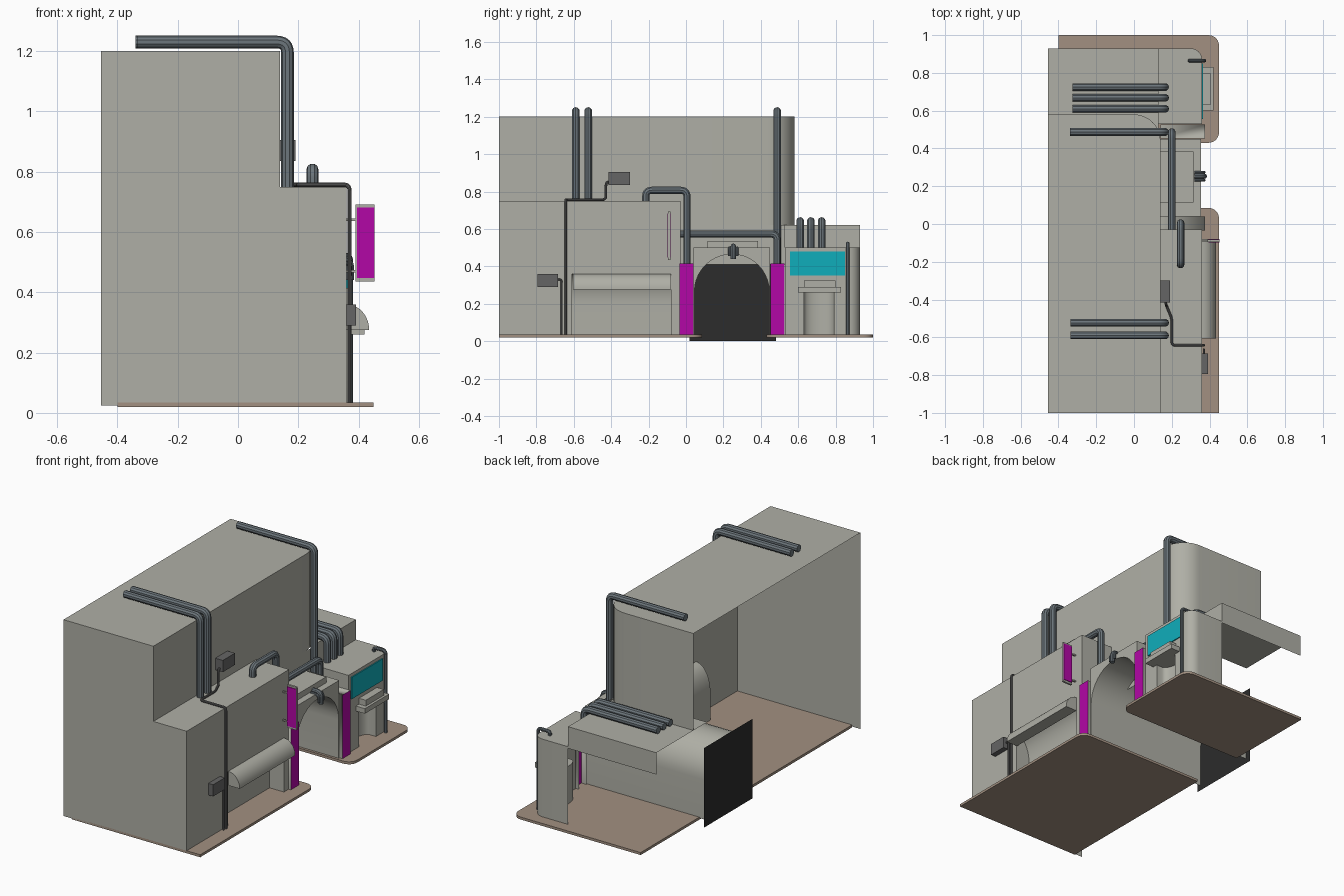
import bpy, bmesh, math
from mathutils import Vector

if "Cube" in bpy.data.objects:
    bpy.data.objects.remove(bpy.data.objects["Cube"])


def mat(name, r, g, b):
    m = bpy.data.materials.new(name)
    m.diffuse_color = (r, g, b, 1)
    m.use_nodes = True
    m.node_tree.nodes["Principled BSDF"].inputs["Base Color"].default_value = m.diffuse_color
    return m


WALL = mat("wall_plaster", 0.43, 0.43, 0.38)
FLOOR = mat("pavement", 0.36, 0.28, 0.22)
PIPE = mat("pipe_metal", 0.15, 0.18, 0.20)
DARK = mat("dark_metal", 0.13, 0.13, 0.13)
BLACK = mat("tunnel_black", 0.025, 0.025, 0.025)
MAGENTA = mat("magenta_panel", 0.45, 0.002, 0.38)
TEAL = mat("teal_panel", 0.005, 0.42, 0.50)


def smooth(ob):
    bpy.ops.object.select_all(action='DESELECT')
    ob.select_set(True)
    bpy.context.view_layer.objects.active = ob
    bpy.ops.object.shade_smooth_by_angle(angle=math.radians(35))


def sheet(name, polys, material=WALL):
    """Open shell made from a list of polygons."""
    bm = bmesh.new()
    for p in polys:
        bm.faces.new([bm.verts.new(v) for v in p])
    bmesh.ops.remove_doubles(bm, verts=bm.verts, dist=1e-4)
    bmesh.ops.recalc_face_normals(bm, faces=bm.faces)
    me = bpy.data.meshes.new(name)
    bm.to_mesh(me)
    bm.free()
    me.materials.append(material)
    ob = bpy.data.objects.new(name, me)
    bpy.context.collection.objects.link(ob)
    smooth(ob)
    return ob


def strip(path, vec):
    """Quads swept from an open path along vec."""
    v = Vector(vec)
    pts = [Vector(p) for p in path]
    return [(a, b, b + v, a + v) for a, b in zip(pts, pts[1:])]


def prism(name, outline, vec, material=WALL):
    v = Vector(vec)
    pts = [Vector(p) for p in outline]
    return sheet(name, strip(pts + pts[:1], vec) + [pts, [p + v for p in pts]], material)


def box(name, x, y, z, material=WALL):
    base = [(x[0], y[0], z[0]), (x[1], y[0], z[0]), (x[1], y[1], z[0]), (x[0], y[1], z[0])]
    return prism(name, base, (0, 0, z[1] - z[0]), material)


def arc(cx, cy, rx, ry, a0, a1, n=10):
    return [(cx + rx * math.cos(math.radians(a0 + (a1 - a0) * i / n)),
             cy + ry * math.sin(math.radians(a0 + (a1 - a0) * i / n))) for i in range(n + 1)]


def pipe(name, pts, r, bend=0.035, material=PIPE):
    """Round tube along a path with rounded corners."""
    P = [Vector(p) for p in pts]
    path = [P[0]]
    for a, b, c in zip(P, P[1:], P[2:]):
        s = b + (a - b).normalized() * min(bend, (a - b).length / 2)
        e = b + (c - b).normalized() * min(bend, (c - b).length / 2)
        path += [s * (1 - t) ** 2 + b * 2 * t * (1 - t) + e * t * t for t in [i / 6 for i in range(7)]]
    path.append(P[-1])
    cu = bpy.data.curves.new(name, 'CURVE')
    cu.dimensions = '3D'
    cu.bevel_depth, cu.bevel_resolution, cu.use_fill_caps = r, 3, True
    sp = cu.splines.new('POLY')
    sp.points.add(len(path) - 1)
    for q, p in zip(sp.points, path):
        q.co = (*p, 1)
    cu.materials.append(material)
    ob = bpy.data.objects.new(name, cu)
    bpy.context.collection.objects.link(ob)
    bpy.ops.object.select_all(action='DESELECT')
    ob.select_set(True)
    bpy.context.view_layer.objects.active = ob
    bpy.ops.object.convert(target='MESH')
    smooth(bpy.context.object)


B, F, U, G = -0.455, 0.36, 0.14, 0.03   # open back, facade, upper wall, ground

# pavement slabs with rounded street corners
prism("pavement_front", [(x, y, 0.02) for x, y in
      [(-0.4, -1), (0.45, -1)] + arc(0.395, 0.03, 0.055, 0.055, 0, 90, 6) + [(-0.4, 0.085)]],
      (0, 0, 0.015), FLOOR)
prism("pavement_rear", [(x, y, 0.02) for x, y in
      [(-0.4, 0.43)] + arc(0.395, 0.485, 0.055, 0.055, -90, 0, 6)
      + arc(0.395, 0.945, 0.055, 0.055, 0, 90, 6) + [(-0.4, 1.0)]], (0, 0, 0.015), FLOOR)

# tall building: stepped end wall, facade with window bay, ledge, upper wall, roof
plan = [(U, -1), (U, -0.03)] + arc(0, 0.44, U, 0.14, 0, 90) + [(B, 0.58)]
sheet("main_building", [
    [(B, -1, 0.025), (F, -1, 0.025), (F, -1, 0.75), (U, -1, 0.75), (U, -1, 1.2), (B, -1, 1.2)],
    [(F, -1, 0.025), (F, -0.61, 0.025), (F, -0.61, 0.36), (F, -0.08, 0.36), (F, -0.08, 0.025),
     (F, -0.03, 0.025), (F, -0.03, 0.75), (F, -1, 0.75)],
    [(U, -1, 0.75), (F, -1, 0.75), (F, -0.03, 0.75), (U, -0.03, 0.75)],
    [(U, -0.03, 0.41), (F, -0.03, 0.41), (F, -0.03, 0.75), (U, -0.03, 0.75)],
    [(U, -1, 0.75), (U, -0.03, 0.75), (U, -0.03, 1.2), (U, -1, 1.2)],
    [(x, y, 1.2) for x, y in plan + [(B, -1)]],
] + strip([(x, y, 0.62) for x, y in plan[1:]], (0, 0, 0.58))
  + strip([(U, -0.03, 0.41), (U, 0.53, 0.41)], (0, 0, 0.21)))

# curved bay recess under the awning
bay = [(0.265, G), (0.265, 0.2)] + arc(F, 0.2, 0.095, 0.16, 180, 90)
sheet("window_bay", strip([(x, -0.61, z) for x, z in bay], (0, 0.53, 0))
      + [[(x, y, z) for x, z in bay + [(F, G)]] for y in (-0.61, -0.08)])
# quarter-round awning
prism("awning", [(x, -0.605, z) for x, z in arc(F, 0.275, 0.075, 0.085, 0, 90) + [(F, 0.275)]],
      (0, 0.525, 0))

# arched tunnel with black end panel, and its front wall
arch = [(0.045, G)] + arc(0.245, 0.265, 0.2, 0.2, 180, 0, 20) + [(0.445, G)]
sheet("tunnel", strip([(B, y, z) for y, z in arch], (0.355 - B, 0, 0)))
sheet("tunnel_end", [[(B, 0.02, 0), (B, 0.48, 0), (B, 0.48, 0.476), (B, 0.02, 0.476)]], BLACK)
sheet("arch_wall", [
    [(0.355, y, z) for y, z in [(0.04, 0.5), (0.04, G)] + arch + [(0.45, G), (0.45, 0.5)]],
    [(U, 0.04, 0.5), (0.355, 0.04, 0.5), (0.355, 0.45, 0.5), (U, 0.45, 0.5)]]
    + [[(U, y, 0.41), (0.355, y, 0.41), (0.355, y, 0.5), (U, y, 0.5)] for y in (0.04, 0.45)])
box("arch_roof_box", (0.13, 0.315), (0.115, 0.385), (0.5, 0.535))

# pillars either side of the arch with coloured fronts
for tag, y0, y1 in (("left", -0.035, 0.04), ("right", 0.453, 0.527)):
    sheet("pillar_" + tag, [[(U, y0, 0.415), (0.375, y0, 0.415), (0.375, y1, 0.415), (U, y1, 0.415)]]
          + [[(0.34, y, G), (0.375, y, G), (0.375, y, 0.415), (0.34, y, 0.415)] for y in (y0, y1)])
    sheet("pillar_panel_" + tag, [[(0.375, y0, G), (0.375, y1, G), (0.375, y1, 0.415),
                                   (0.375, y0, 0.415)]], MAGENTA)

# corner shop: facade with doorway, rounded corner, roof
corner = arc(0.30, 0.87, 0.06, 0.06, 0, 90, 8) + [(0.13, 0.93)]
sheet("shop_walls", [
    [(F, 0.53, G), (F, 0.63, G), (F, 0.63, 0.26), (F, 0.79, 0.26), (F, 0.79, G),
     (F, 0.87, G), (F, 0.87, 0.5), (F, 0.53, 0.5)],
    [(0.13, 0.53, 0.5), (F, 0.53, 0.5)] + [(x, y, 0.5) for x, y in corner],
    [(U, 0.53, 0.41), (F, 0.53, 0.41), (F, 0.53, 0.5), (U, 0.53, 0.5)],
] + strip([(x, y, G) for x, y in corner], (0, 0, 0.47)))
door = [(F, 0.63), (0.32, 0.63)] + arc(0.32, 0.71, 0.04, 0.08, 270, 90, 10)[1:] + [(F, 0.79)]
sheet("shop_doorway", strip([(x, y, G) for x, y in door], (0, 0, 0.23))
      + [[(x, y, 0.26) for x, y in door]])
box("shop_canopy", (F, 0.42), (0.6, 0.83), (0.26, 0.29))
box("shop_canopy_top", (F, 0.405), (0.63, 0.8), (0.29, 0.325))
box("shop_sign", (F, 0.366), (0.555, 0.85), (0.35, 0.48), TEAL)
# raised rear part of the shop, open below and behind
sheet("shop_rear_block", [
    [(B, 0.45, 0.62), (0.13, 0.45, 0.62), (0.13, 0.93, 0.62), (B, 0.93, 0.62)],
    [(0.13, 0.53, 0.5), (0.13, 0.93, 0.5), (0.13, 0.93, 0.62), (0.13, 0.53, 0.62)],
    [(B, 0.93, 0.49), (0.13, 0.93, 0.49), (0.13, 0.93, 0.62), (B, 0.93, 0.62)]])

# hanging sign with brackets
prism("hanging_sign_frame", [(x, -0.083, z) for x, z in
      [(0.39, 0.435), (0.453, 0.435), (0.453, 0.692), (0.39, 0.692)]], (0, -0.012, 0))
for tag, y0 in (("front", -0.099), ("rear", -0.083)):
    box("hanging_sign_" + tag, (0.394, 0.452), (y0, y0 + 0.004), (0.447, 0.682), MAGENTA)
for i, z in enumerate((0.47, 0.64)):
    box(f"sign_bracket_{i}", (F, 0.392), (-0.093, -0.085), (z - 0.004, z + 0.004))

# roof pipes: up the wall, over the roof edge
for i, (y, z0, z1, xe) in enumerate([(-0.59, 0.75, 1.23, -0.335), (-0.523, 0.75, 1.23, -0.335),
                                     (0.487, 0.415, 1.23, -0.34), (0.61, 0.5, 0.642, -0.325),
                                     (0.668, 0.5, 0.642, -0.325), (0.725, 0.5, 0.642, -0.325)]):
    pipe(f"roof_pipe_{i}", [(0.164, y, z0), (0.164, y, z1), (xe, y, z1)], 0.021)
# pipes linking ledge, arch and pillars
pipe("link_pipe_low", [(0.2, -0.03, 0.573), (0.2, 0.487, 0.573), (0.2, 0.487, 0.415)], 0.02)
pipe("link_pipe_high", [(0.247, -0.215, 0.75), (0.247, -0.215, 0.807), (0.247, 0.005, 0.807),
                        (0.247, 0.005, 0.415)], 0.02)
pipe("shop_drain", [(0.372, 0.865, G), (0.372, 0.865, 0.522), (0.295, 0.865, 0.522),
                    (0.295, 0.865, 0.5)], 0.01, 0.02)
# elbow lamp over the arch
for i, (dy, r, top, low) in enumerate([(0, 0.014, 0.508, 0.44), (-0.021, 0.007, 0.5, 0.455),
                                       (0.021, 0.007, 0.5, 0.455)]):
    pipe(f"arch_lamp_{i}", [(0.32, 0.253 + dy, top), (0.372, 0.253 + dy, top),
                            (0.372, 0.253 + dy, low)], r, 0.03)

# junction boxes and cables
box("ledge_box", (0.135, 0.19), (-0.415, -0.3), (0.835, 0.905), DARK)
box("street_box", (F, 0.392), (-0.795, -0.685), (0.29, 0.36), DARK)
pipe("ledge_cable", [(0.37, -0.642, G), (0.37, -0.642, 0.757), (0.2, -0.642, 0.757),
                     (0.2, -0.5, 0.757), (0.17, -0.428, 0.757), (0.17, -0.428, 0.85),
                     (0.165, -0.4, 0.85)], 0.007, 0.02, DARK)
pipe("street_cable", [(0.37, -0.69, 0.33), (0.37, -0.665, 0.33), (0.37, -0.665, G)],
     0.006, 0.02, DARK)
